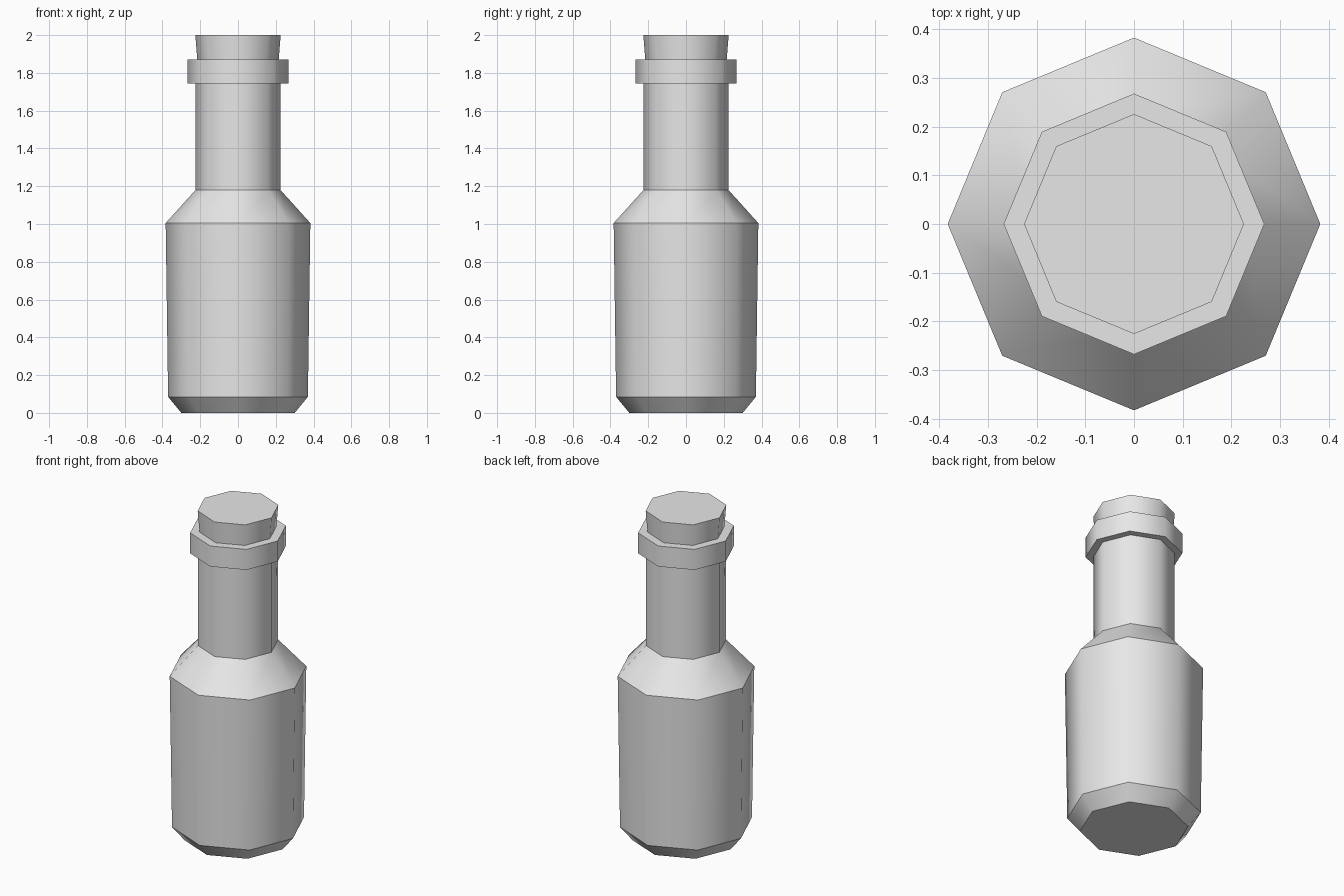
import bpy
import bmesh
from math import cos, sin, tau

cube = bpy.data.objects.get("Cube")
if cube:
    bpy.data.objects.remove(cube, do_unlink=True)

SIDES = 8

grey = bpy.data.materials.new("light_grey")
grey.use_nodes = True
colour = (0.8, 0.8, 0.8, 1.0)
grey.diffuse_color = colour
grey.node_tree.nodes["Principled BSDF"].inputs["Base Color"].default_value = colour


def lathe(name, profile):
    """Turn (radius, height) pairs into a capped eight-sided solid:
    smooth around the axis, sharp along every ring."""
    bm = bmesh.new()
    rings = [[bm.verts.new((r * cos(tau * i / SIDES), r * sin(tau * i / SIDES), z))
              for i in range(SIDES)] for r, z in profile]
    for low, high in zip(rings, rings[1:]):
        for i in range(SIDES):
            j = (i + 1) % SIDES
            bm.faces.new((low[i], low[j], high[j], high[i]))
    bm.faces.new(rings[0][::-1])
    bm.faces.new(rings[-1])
    for face in bm.faces:
        face.smooth = True
    for ring in rings:
        for i in range(SIDES):
            bm.edges.get((ring[i], ring[(i + 1) % SIDES])).smooth = False
    mesh = bpy.data.meshes.new(name)
    bm.to_mesh(mesh)
    bm.free()
    mesh.materials.append(grey)
    obj = bpy.data.objects.new(name, mesh)
    bpy.context.collection.objects.link(obj)
    return obj


# Body with bevelled base, sloping shoulder and straight neck
lathe("bottle_body", [(0.30, 0), (0.37, 0.085), (0.383, 1.005),
                      (0.225, 1.18), (0.225, 1.75)])

# Collar around the mouth
lathe("neck_rim", [(0.268, 1.745), (0.268, 1.87)])

# Tapered stopper, seated in the mouth
lathe("cork", [(0.213, 1.84), (0.226, 2.0)])
